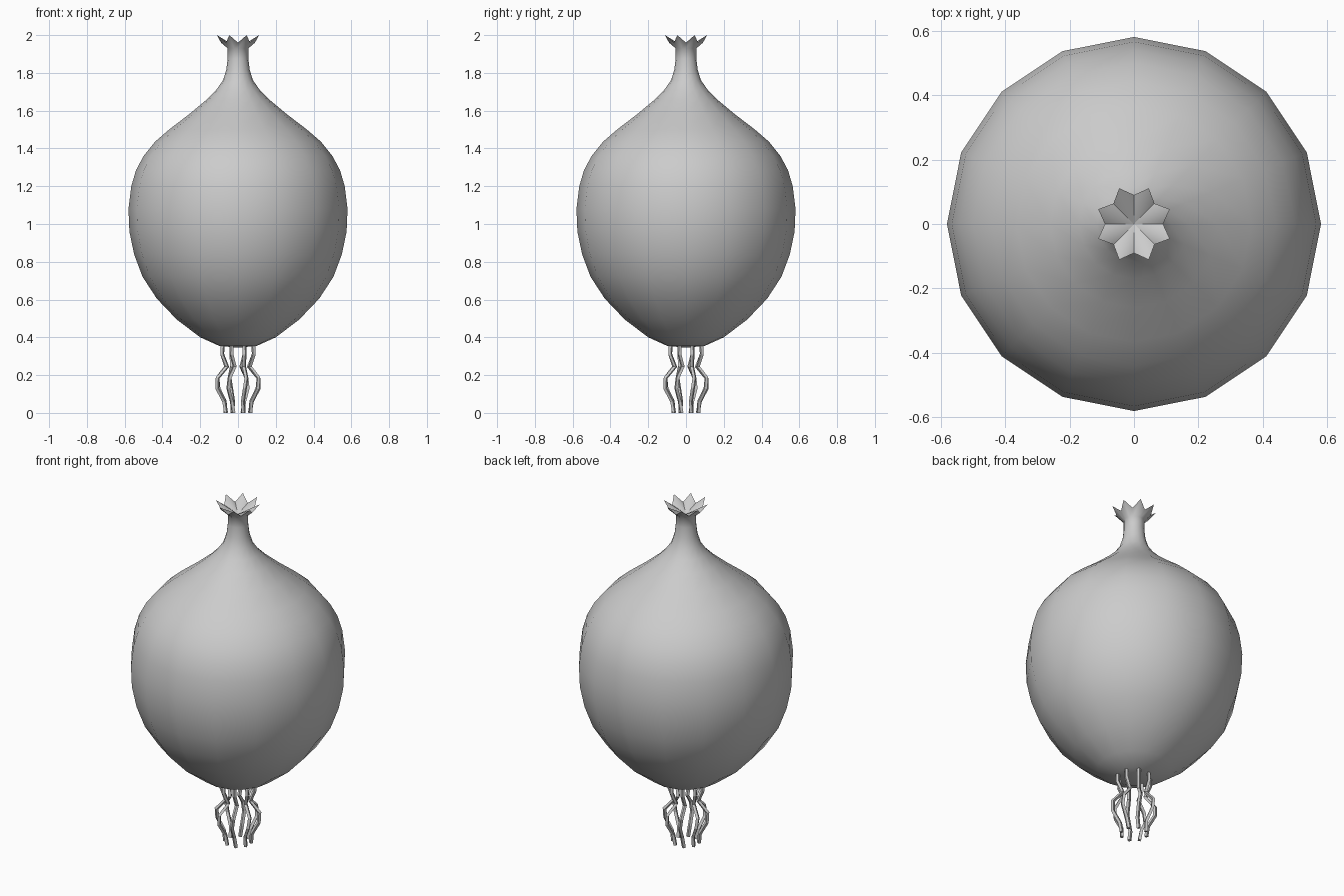
import bpy, bmesh
from math import sin, cos, pi

if "Cube" in bpy.data.objects:
    bpy.data.objects.remove(bpy.data.objects["Cube"])

SIDES = 16


def finish(name, bm, angle):
    bmesh.ops.recalc_face_normals(bm, faces=bm.faces)
    me = bpy.data.meshes.new(name)
    bm.to_mesh(me)
    bm.free()
    ob = bpy.data.objects.new(name, me)
    bpy.context.collection.objects.link(ob)
    bpy.ops.object.select_all(action='DESELECT')
    ob.select_set(True)
    bpy.context.view_layer.objects.active = ob
    bpy.ops.object.shade_smooth_by_angle(angle=angle)
    return ob


def ring(bm, radius, z):
    # radius is a function of the side index, z too
    return [bm.verts.new((radius(i) * cos(2 * pi * i / SIDES),
                          radius(i) * sin(2 * pi * i / SIDES), z(i)))
            for i in range(SIDES)]


def bridge(bm, a, b):
    for i in range(SIDES):
        j = (i + 1) % SIDES
        bm.faces.new((a[i], a[j], b[j], b[i]))


def fan(bm, a, z):
    c = bm.verts.new((0, 0, z))
    for i in range(SIDES):
        bm.faces.new((a[i], a[(i + 1) % SIDES], c))


# onion bulb with neck and pointed, star-shaped crown
profile = [(0.10, 0.355), (0.20, 0.40), (0.325, 0.495), (0.43, 0.605),
           (0.505, 0.72), (0.55, 0.84), (0.575, 0.96), (0.58, 1.08),
           (0.565, 1.20), (0.54, 1.285), (0.50, 1.36), (0.44, 1.435),
           (0.365, 1.50), (0.26, 1.58), (0.17, 1.655), (0.115, 1.71),
           (0.08, 1.76), (0.062, 1.815), (0.055, 1.875), (0.055, 1.93)]
bm = bmesh.new()
rings = [ring(bm, lambda i, r=r: r, lambda i, z=z: z) for r, z in profile]
rings.append(ring(bm, lambda i: 0.12 if i % 2 else 0.09,
                  lambda i: 2.0 if i % 2 else 1.96))
for a, b in zip(rings, rings[1:]):
    bridge(bm, a, b)
fan(bm, rings[0], 0.345)
fan(bm, rings[-1], 1.93)
finish("onion_bulb", bm, 1.0)

# wavy roots: (radial distance, sideways shift, height)
path = [(0.088, 0.0, 0.38), (0.09, 0.0, 0.31), (0.065, 0.008, 0.245),
        (0.117, 0.0, 0.185), (0.115, -0.008, 0.13),
        (0.077, -0.004, 0.06), (0.07, 0.004, 0.0)]
for k in range(8):
    t = 2 * pi * (k + 0.5) / 8
    cu = bpy.data.curves.new("root", 'CURVE')
    cu.dimensions = '3D'
    cu.bevel_depth = 0.011
    cu.bevel_resolution = 0
    cu.use_fill_caps = True
    sp = cu.splines.new('POLY')
    sp.points.add(len(path) - 1)
    for p, (r, s, z) in zip(sp.points, path):
        p.co = (r * cos(t) - s * sin(t), r * sin(t) + s * cos(t), z, 1)
    sp.use_smooth = False
    bpy.context.collection.objects.link(
        bpy.data.objects.new(f"root_{k + 1}", cu))
